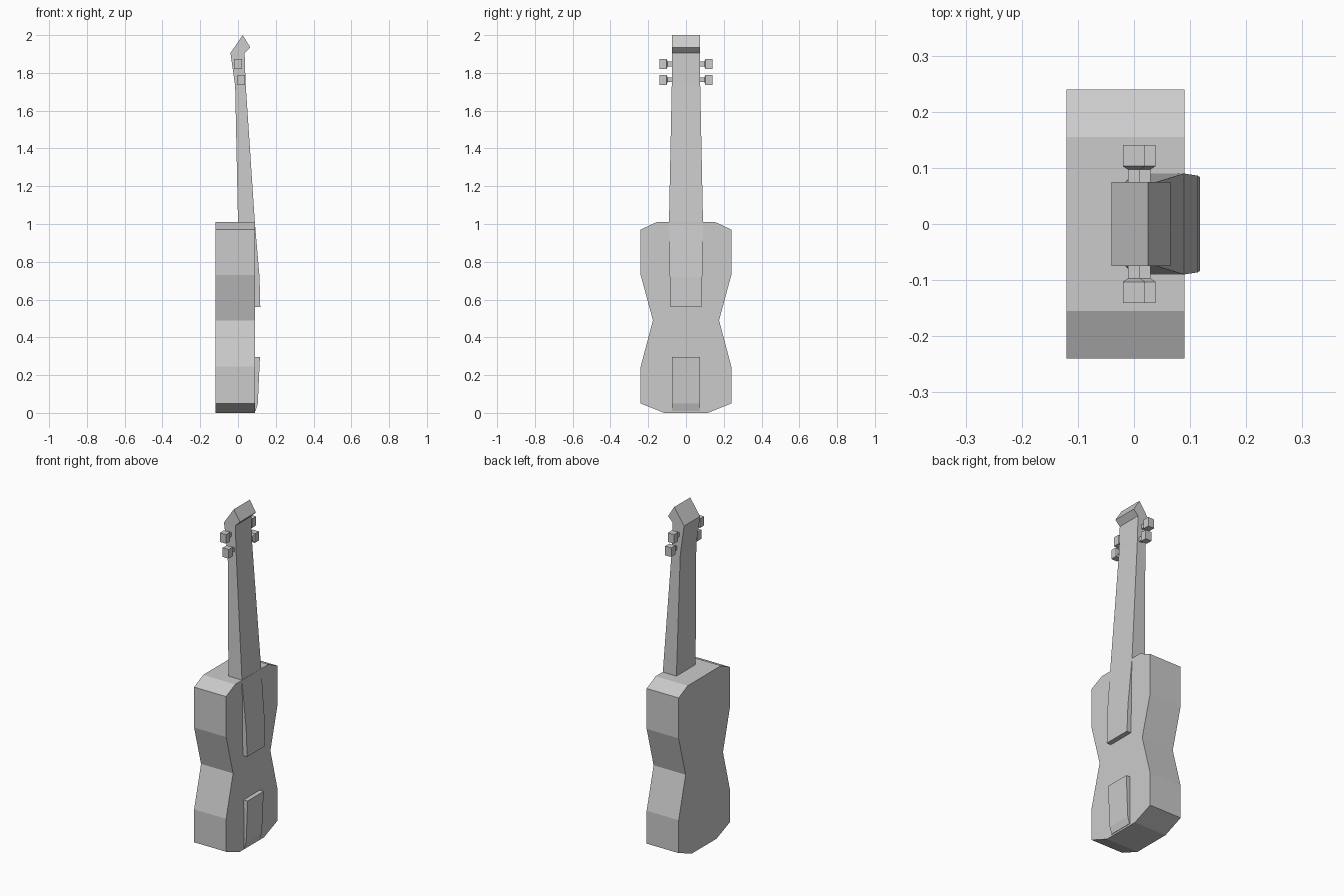
import bpy
import bmesh

cube = bpy.data.objects.get("Cube")
if cube:
    bpy.data.objects.remove(cube, do_unlink=True)

grey = bpy.data.materials.new("plain grey")
grey.use_nodes = True
colour = (0.6, 0.6, 0.6, 1)
grey.diffuse_color = colour
grey.node_tree.nodes["Principled BSDF"].inputs["Base Color"].default_value = colour


def loft(name, rings):
    """Join matching rings of points into a closed, flat-shaded solid."""
    bm = bmesh.new()
    loops = [[bm.verts.new(p) for p in ring] for ring in rings]
    count = len(rings[0])
    for a, b in zip(loops, loops[1:]):
        for i in range(count):
            j = (i + 1) % count
            bm.faces.new((a[i], a[j], b[j], b[i]))
    bm.faces.new(loops[0])
    bm.faces.new(loops[-1])
    bmesh.ops.recalc_face_normals(bm, faces=bm.faces[:])
    mesh = bpy.data.meshes.new(name)
    bm.to_mesh(mesh)
    bm.free()
    mesh.materials.append(grey)
    obj = bpy.data.objects.new(name, mesh)
    bpy.context.collection.objects.link(obj)
    return obj


def side_profile(name, points):
    """Solid from (x, z, half width) points, mirrored across y."""
    return loft(name, [[(x, s * w, z) for x, z, w in points] for s in (-1, 1)])


# Body: waisted outline (half width, height) extruded through its depth
half = [(0.115, 0), (0.24, 0.05), (0.24, 0.245), (0.175, 0.49),
        (0.24, 0.73), (0.24, 0.97), (0.155, 1.01)]
outline = half + [(-y, z) for y, z in reversed(half)]
loft("body", [[(x, y, z) for y, z in outline] for x in (-0.12, 0.09)])

# Neck and angled headstock
side_profile("neck", [
    (0, 0.95, 0.091), (0, 1.01, 0.09), (-0.015, 1.73, 0.075),
    (-0.04, 1.905, 0.075), (0.025, 2, 0.075), (0.065, 1.935, 0.075),
    (0.035, 1.905, 0.075), (0.04, 1.75, 0.075), (0.089, 1.01, 0.09),
    (0.089, 0.95, 0.091)])

# Fingerboard end, lying over the body
side_profile("fingerboard", [
    (0.05, 1.01, 0.09), (0.089, 1.01, 0.09), (0.114, 0.72, 0.086),
    (0.118, 0.56, 0.083), (0.08, 0.56, 0.083)])

# Tailpiece
side_profile("tailpiece", [
    (0.08, 0.01, 0.073), (0.093, 0.01, 0.073), (0.105, 0.05, 0.074),
    (0.116, 0.295, 0.075), (0.08, 0.295, 0.075)])

# Tuning pegs: thin shaft flaring into a block head
corners = [(-1, -1), (1, -1), (1, 1), (-1, 1)]
sections = [(0.06, 0.011, 0.012), (0.097, 0.011, 0.012),
            (0.103, 0.02, 0.027), (0.141, 0.02, 0.027)]
for level, x, z in (("upper", 0, 1.847), ("lower", 0.018, 1.763)):
    for side, s in (("front", -1), ("back", 1)):
        loft(f"{level}_{side}_peg",
             [[(x + a * dx, s * y, z + b * dz) for a, b in corners]
              for y, dx, dz in sections])
